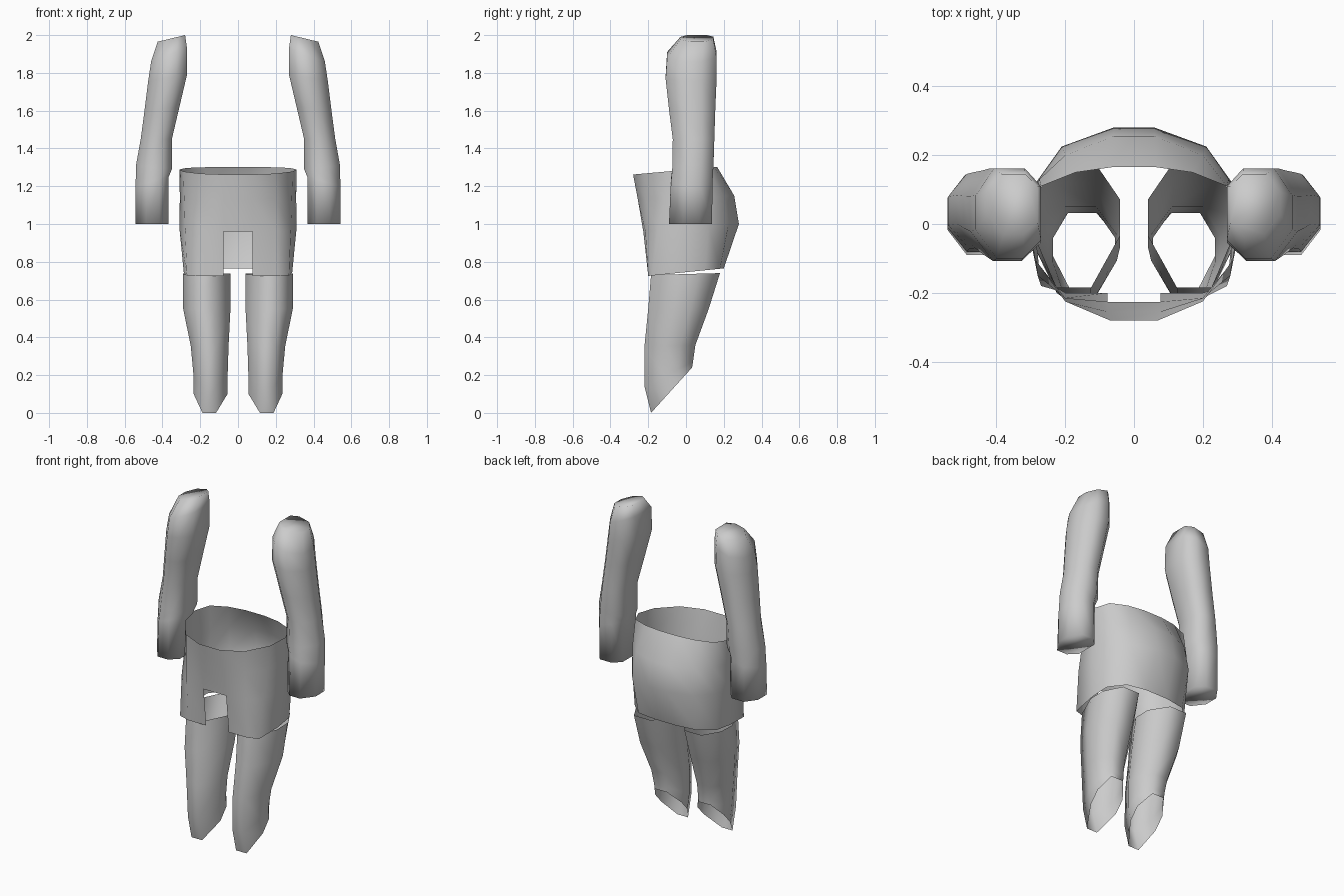
import bpy
import bmesh

cube = bpy.data.objects.get("Cube")
if cube:
    bpy.data.objects.remove(cube, do_unlink=True)

grey = bpy.data.materials.new("plain grey")
grey.use_nodes = True
colour = (0.6, 0.6, 0.6, 1)
grey.diffuse_color = colour
grey.node_tree.nodes["Principled BSDF"].inputs["Base Color"].default_value = colour


def lerp(a, b, t):
    return a + (b - a) * t


def box_ring(template, x0, x1, y0, y1, za, zb, tilt):
    """Fit an octagon into a box; tilt picks the direction in which z changes."""
    ring = []
    for u, v in template:
        t = u if tilt == "x" else v
        ring.append((lerp(x0, x1, u), lerp(y0, y1, v), lerp(za, zb, t)))
    return ring


def loft(name, rings, side=1, caps=False, skip=()):
    """Join closed rings into a smooth tube; skip leaves out (level, column) faces."""
    bm = bmesh.new()
    levels = [[bm.verts.new((x * side, y, z)) for x, y, z in ring] for ring in rings]
    count = len(levels[0])
    for level, (upper, lower) in enumerate(zip(levels, levels[1:])):
        for i in range(count):
            j = (i + 1) % count
            if (level, i) not in skip:
                bm.faces.new((upper[i], lower[i], lower[j], upper[j]))
    if caps:
        bm.faces.new(levels[0])
        bm.faces.new(levels[-1][::-1])
    if side < 0:
        bmesh.ops.reverse_faces(bm, faces=bm.faces[:])
    for face in bm.faces:
        face.smooth = True
    mesh = bpy.data.meshes.new(name)
    bm.to_mesh(mesh)
    bm.free()
    mesh.materials.append(grey)
    obj = bpy.data.objects.new(name, mesh)
    bpy.context.collection.objects.link(obj)
    return obj


# Octagon cross-sections as fractions of a box, running round from the front
arm_section = [(.28, 0), (.68, 0), (1, .32), (1, .7), (.72, 1), (.25, 1), (0, .8), (0, .2)]
leg_section = [(.34, 0), (.74, 0), (1, .42), (1, .7), (.76, 1), (.3, 1), (0, .7), (0, .42)]

# Arm levels from shoulder to wrist: x range, y range, inner z, outer z
arm_levels = [
    (.28, .425, -.03, .145, 2, 1.965),
    (.27, .46, -.1, .162, 1.93, 1.86),
    (.27, .475, -.108, .162, 1.79, 1.76),
    (.31, .495, -.09, .155, 1.62, 1.6),
    (.35, .515, -.07, .15, 1.45, 1.45),
    (.35, .54, -.072, .145, 1.29, 1.31),
    (.367, .542, -.08, .14, 1.25, 1.2),
    (.367, .542, -.09, .138, 1, 1),
]

# Leg levels from hip to slanted ankle opening: x range, y range, front z, back z
leg_levels = [
    (.04, .29, -.185, .18, .73, .74),
    (.04, .29, -.2, .12, .55, .55),
    (.05, .25, -.22, .05, .35, .36),
    (.055, .235, -.22, .037, .14, .27),
    (.055, .235, -.185, .032, 0, .24),
]

for label, side in (("left", 1), ("right", -1)):
    loft(label + "_arm", [box_ring(arm_section, *row, "x") for row in arm_levels],
         side, caps=True)
    loft(label + "_leg", [box_ring(leg_section, *row, "y") for row in leg_levels], side)

# Hip levels: front z, back z, then half outline from the front round to the back
hip_levels = [
    (1.262, 1.302, [(.07, -.28), (.2, -.225), (.29, -.1), (.31, .02),
                    (.27, .11), (.17, .15), (.065, .165)]),
    (1.13, 1.15, [(.075, -.255), (.2, -.215), (.285, -.11), (.308, .03),
                  (.275, .13), (.2, .2), (.06, .255)]),
    (.96, 1, [(.077, -.226), (.2, -.215), (.28, -.15), (.31, 0),
              (.285, .12), (.21, .225), (.06, .28)]),
    (.725, .765, [(.077, -.2), (.2, -.2), (.27, -.18), (.287, -.02),
                  (.28, .1), (.2, .18), (.075, .2)]),
]
hip_rings = []
for z_front, z_back, half in hip_levels:
    y_front, y_back = half[0][1], half[-1][1]
    outline = half + [(-x, y) for x, y in reversed(half)]
    hip_rings.append([(x, y, lerp(z_front, z_back, (y - y_front) / (y_back - y_front)))
                      for x, y in outline])

# Open hip shell, with the lower front centre panel left out as a notch
last_column = len(hip_rings[0]) - 1
loft("hips", hip_rings, skip={(len(hip_rings) - 2, last_column)})
